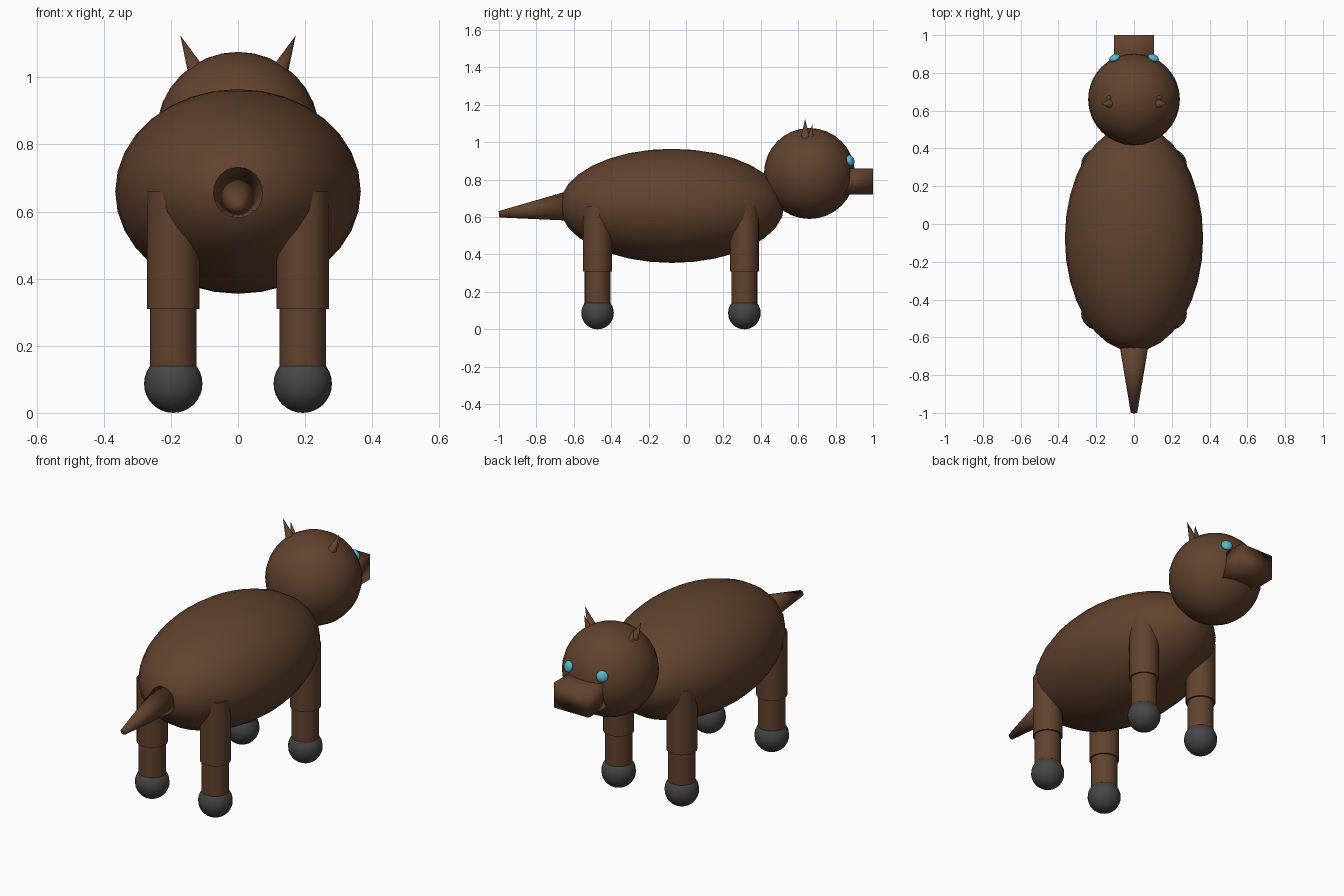
import bpy
from mathutils import Vector

if "Cube" in bpy.data.objects:
    bpy.data.objects.remove(bpy.data.objects["Cube"])


def material(name, rgb):
    m = bpy.data.materials.new(name)
    m.diffuse_color = (*rgb, 1)
    m.use_nodes = True
    m.node_tree.nodes["Principled BSDF"].inputs["Base Color"].default_value = m.diffuse_color
    return m


BROWN = material("brown", (0.12, 0.055, 0.027))
GREY = material("dark_grey", (0.06, 0.06, 0.06))
BLUE = material("light_blue", (0.10, 0.48, 0.60))


def finish(name, mat, angle=None):
    o = bpy.context.object
    o.name = name
    o.data.materials.append(mat)
    if angle is None:
        bpy.ops.object.shade_smooth()
    else:
        bpy.ops.object.shade_smooth_by_angle(angle=angle)
    return o


def ball(name, loc, radii, mat, segments=32, rings=16):
    bpy.ops.mesh.primitive_uv_sphere_add(segments=segments, ring_count=rings, radius=1, location=loc)
    o = finish(name, mat)
    o.scale = radii
    return o


def cone(name, a, b, ra, rb, mat, sides=24, angle=0.9):
    """Round tapered part running from point a to point b."""
    a, b = Vector(a), Vector(b)
    bpy.ops.mesh.primitive_cone_add(vertices=sides, radius1=ra, radius2=rb,
                                    depth=(b - a).length, location=(a + b) / 2)
    o = finish(name, mat, angle)
    o.rotation_euler = (b - a).to_track_quat('Z', 'Y').to_euler()
    return o


# Body and head
ball("body", (0, -0.075, 0.66), (0.366, 0.60, 0.305), BROWN)
HEAD = Vector((0, 0.66, 0.833))
ball("head", HEAD, (0.243, 0.243, 0.243), BROWN)

# Muzzle block
bpy.ops.mesh.primitive_cube_add(size=1, location=(0, 0.90, 0.79))
finish("muzzle", BROWN).scale = (0.21, 0.20, 0.14)

# Tail
cone("tail", (0, -0.645, 0.657), (0, -1.0, 0.615), 0.076, 0.017, BROWN, angle=None)

for sx, side in ((-1, "left"), (1, "right")):
    # Flattened eyes lying on the head surface
    pos = Vector((sx * 0.103, 0.879, 0.902))
    eye = ball("eye_" + side, pos, (0.031, 0.031, 0.018), BLUE, 12, 8)
    eye.rotation_euler = (pos - HEAD).to_track_quat('Z', 'Y').to_euler()

    # Ears with a smaller inner spike
    cone("ear_" + side, (sx * 0.116, 0.638, 1.0), (sx * 0.172, 0.637, 1.125), 0.03, 0, BROWN, 12)
    cone("inner_ear_" + side, (sx * 0.122, 0.664, 1.0), (sx * 0.150, 0.675, 1.095), 0.022, 0, BROWN, 12)

    # Legs with round feet
    for y, end in ((-0.473, "back"), (0.312, "front")):
        tag = end + "_" + side
        x = sx * 0.193
        cone("upper_leg_" + tag, (x, y, 0.31), (x, y, 0.66), 0.078, 0.078, BROWN)
        cone("lower_leg_" + tag, (x, y, 0.09), (x, y, 0.32), 0.069, 0.069, BROWN)
        ball("foot_" + tag, (x, y, 0.087), (0.087, 0.087, 0.087), GREY, 24, 16)
